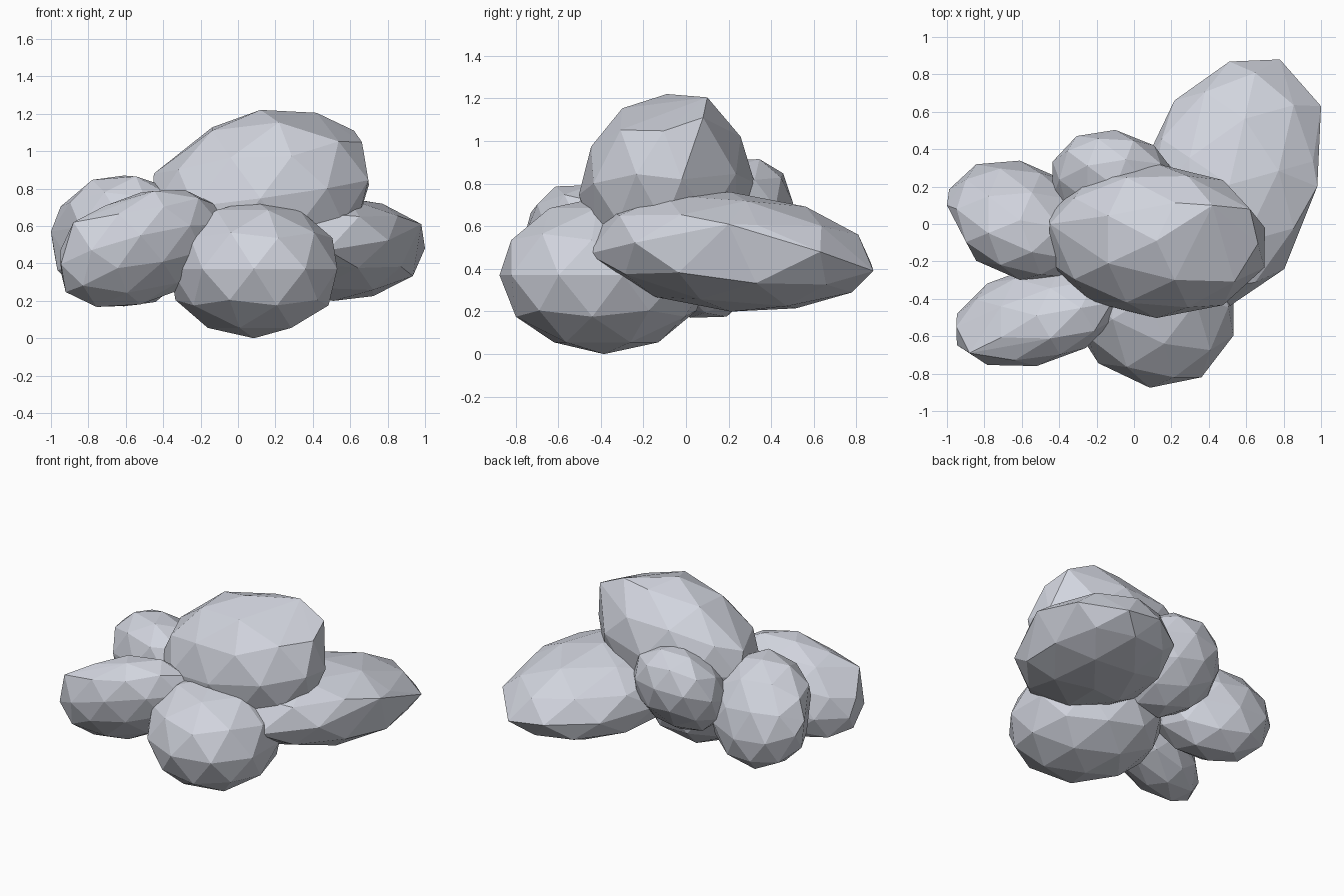
import bpy, bmesh, math
from mathutils import Matrix, Vector

if "Cube" in bpy.data.objects:
    bpy.data.objects.remove(bpy.data.objects["Cube"])

grey = bpy.data.materials.new("pale_stone_grey")
grey.diffuse_color = (0.64, 0.66, 0.73, 1.0)
grey.use_nodes = True
grey.node_tree.nodes["Principled BSDF"].inputs["Base Color"].default_value = grey.diffuse_color


def lobe(name, centre, half, lean=(0, 0, 0), corners=()):
    """Faceted ellipsoid: half = half extents on x, y, z; lean = tilt terms xy, xz, yz;
    corners = points that the nearest vertices are pulled out to."""
    hx, hy, hz = (h * 1.02 for h in half)          # allow for the flat facets
    xy, xz, yz = lean
    # lower triangular shape matrix giving exactly these extents and tilts
    a = hx
    b, d = xy / a, xz / a
    c = math.sqrt(hy * hy - b * b)
    e = (yz - b * d) / c
    f = math.sqrt(hz * hz - d * d - e * e)
    shape = Matrix(((a, 0, 0, 0), (b, c, 0, 0), (d, e, f, 0), (0, 0, 0, 1)))
    bm = bmesh.new()
    bmesh.ops.create_icosphere(bm, subdivisions=2, radius=1.0)
    bmesh.ops.transform(bm, matrix=shape, verts=bm.verts)
    free = list(bm.verts)
    for corner in corners:
        target = Vector(corner) - Vector(centre)
        v = min(free, key=lambda p: (p.co - target).length)
        v.co = target
        free.remove(v)
    bmesh.ops.convex_hull(bm, input=bm.verts)       # keep every lobe convex
    loose = [v for v in bm.verts if not v.link_faces]
    bmesh.ops.delete(bm, geom=loose, context='VERTS')
    # drop any old faces left inside the hull by rebuilding from the points only
    points = [v.co.copy() for v in bm.verts]
    bm.clear()
    for p in points:
        bm.verts.new(p)
    hull = bmesh.ops.convex_hull(bm, input=bm.verts)
    inside = [g for g in hull["geom_interior"] if isinstance(g, bmesh.types.BMVert)]
    bmesh.ops.delete(bm, geom=inside, context='VERTS')
    bmesh.ops.recalc_face_normals(bm, faces=bm.faces)
    mesh = bpy.data.meshes.new(name)
    bm.to_mesh(mesh)
    bm.free()
    mesh.materials.append(grey)
    ob = bpy.data.objects.new(name, mesh)
    ob.location = centre
    bpy.context.collection.objects.link(ob)
    return ob


# Big lobe on top, rising to the right to a blunt corner
lobe("top_lobe", (0.12, -0.09, 0.775), (0.595, 0.405, 0.445), (-0.01, 0.05, 0.01),
     [(0.62, 0.08, 1.11), (0.42, 0.10, 1.205), (0.70, -0.02, 0.82), (-0.45, 0.0, 0.88)])
# Round lobe at the front, resting on the ground
lobe("front_lobe", (0.085, -0.385, 0.37), (0.46, 0.485, 0.363), (-0.03, 0, 0))
# Long flat lobe on the right, its far end dipping
lobe("right_lobe", (0.51, 0.21, 0.48), (0.49, 0.66, 0.28), (0.07, 0.0, -0.035),
     [(0.78, 0.88, 0.39), (1.0, 0.63, 0.48), (0.98, 0.20, 0.61), (0.48, -0.46, 0.47)])
# Two lobes on the left
lobe("left_front_lobe", (-0.52, -0.49, 0.48), (0.44, 0.275, 0.32), (0.035, 0.05, -0.01),
     [(-0.88, -0.69, 0.62), (-0.95, -0.55, 0.47)])
lobe("left_back_lobe", (-0.61, 0.02, 0.52), (0.39, 0.32, 0.355), (-0.028, 0.0, -0.03),
     [(-1.0, 0.10, 0.57)])
# Small lobe at the back
lobe("back_lobe", (-0.10, 0.20, 0.61), (0.345, 0.30, 0.31), (-0.015, 0.0, 0.03))
